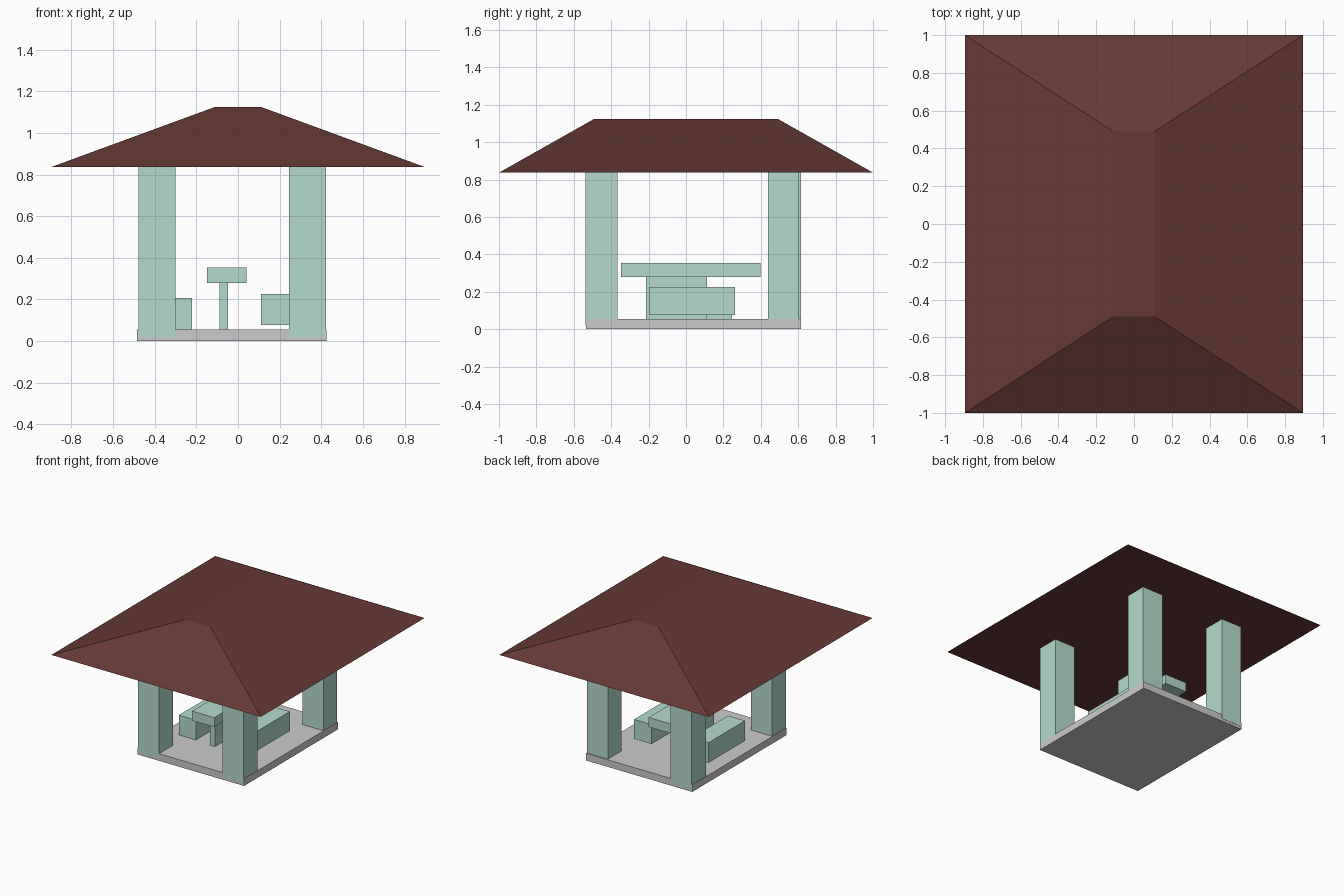
import bpy, bmesh

if "Cube" in bpy.data.objects:
    bpy.data.objects.remove(bpy.data.objects["Cube"])

def material(name, rgb):
    m = bpy.data.materials.new(name)
    m.diffuse_color = (*rgb, 1)
    m.use_nodes = True
    m.node_tree.nodes["Principled BSDF"].inputs["Base Color"].default_value = m.diffuse_color
    return m

GREEN = material("pale_green", (0.46, 0.71, 0.61))
BROWN = material("dark_red_brown", (0.13, 0.04, 0.035))

def frustum(name, bottom, top, z0, z1, mat=None):
    """Solid between two rectangles given as (x0, x1, y0, y1)."""
    bm = bmesh.new()
    bmesh.ops.create_cube(bm, size=1)
    for v in bm.verts:
        upper = v.co.z > 0
        x0, x1, y0, y1 = top if upper else bottom
        v.co = (x1 if v.co.x > 0 else x0, y1 if v.co.y > 0 else y0, z1 if upper else z0)
    mesh = bpy.data.meshes.new(name)
    bm.to_mesh(mesh)
    bm.free()
    if mat:
        mesh.materials.append(mat)
    obj = bpy.data.objects.new(name, mesh)
    bpy.context.collection.objects.link(obj)
    return obj

def box(name, x0, x1, y0, y1, z0, z1, mat=None):
    rect = (x0, x1, y0, y1)
    return frustum(name, rect, rect, z0, z1, mat)

# Floor slab
box("floor", -0.484, 0.426, -0.534, 0.614, 0, 0.055)

# Hipped roof with a flat top
frustum("roof", (-0.895, 0.895, -1, 1), (-0.11, 0.11, -0.49, 0.49), 0.837, 1.125, BROWN)

# Four corner posts
for side, x0, x1, back in (("left", -0.479, -0.30, 0.616), ("right", 0.244, 0.423, 0.605)):
    box("front_post_" + side, x0, x1, -0.536, -0.366, 0.02, 0.84, GREEN)
    box("back_post_" + side, x0, x1, 0.438, back, 0.02, 0.84, GREEN)

# Table
box("table_top", -0.15, 0.04, -0.347, 0.398, 0.28, 0.353, GREEN)
box("table_leg", -0.09, -0.047, -0.214, 0.112, 0.05, 0.285, GREEN)

# Benches
box("left_bench", -0.365, -0.22, -0.20, 0.246, 0.05, 0.208, GREEN)
box("right_bench", 0.11, 0.26, -0.198, 0.262, 0.077, 0.227, GREEN)
